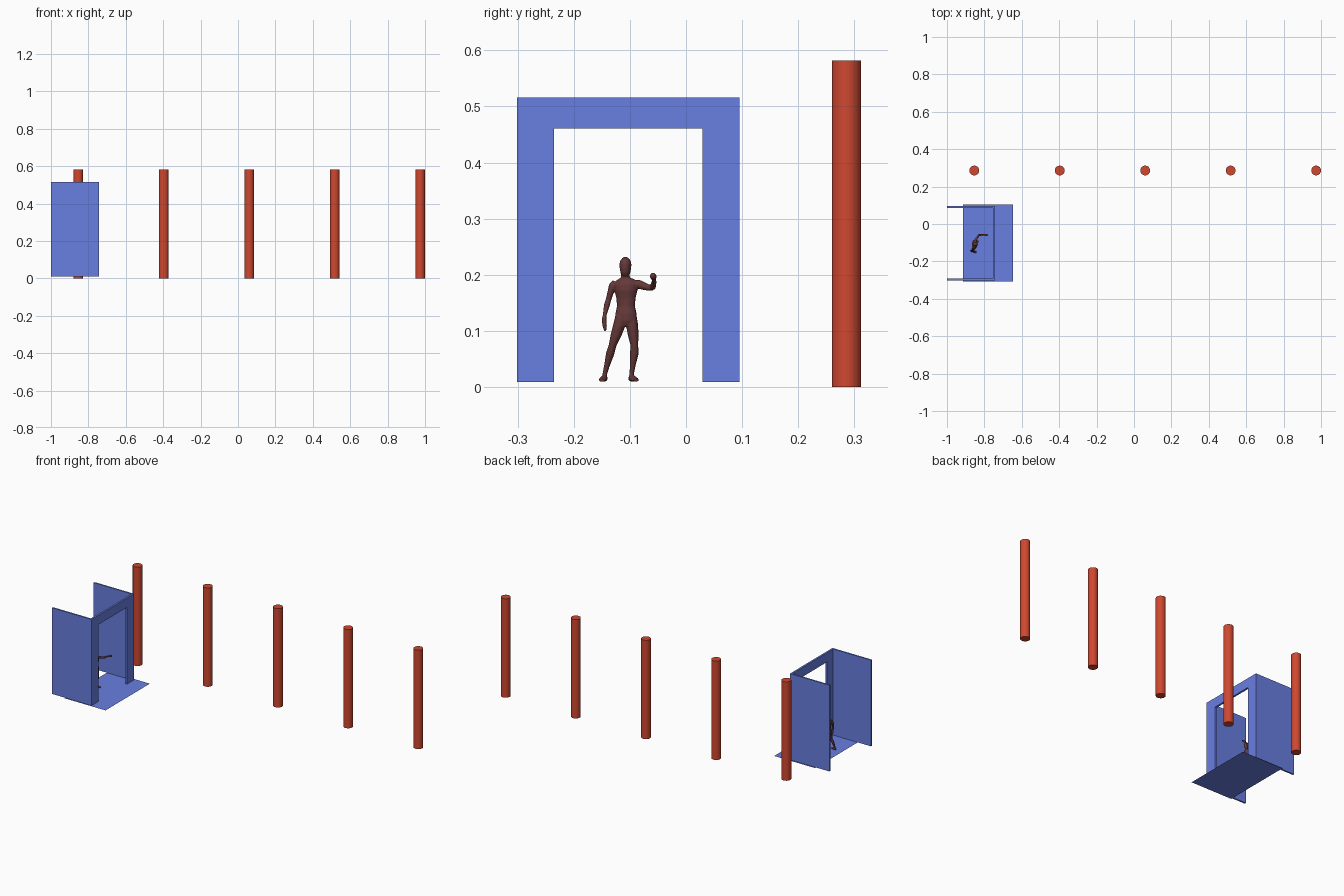
import bpy, bmesh
from math import cos, sin, pi
from mathutils import Vector


def material(name, rgb):
    m = bpy.data.materials.new(name)
    m.diffuse_color = (*rgb, 1)
    return m


BLUE = material("blue", (0.14, 0.21, 0.75))
RED = material("red", (0.62, 0.065, 0.03))
SKIN = material("dark_red", (0.13, 0.04, 0.04))


def finish(name, bm, mat):
    bmesh.ops.recalc_face_normals(bm, faces=bm.faces)
    me = bpy.data.meshes.new(name)
    bm.to_mesh(me)
    bm.free()
    me.materials.append(mat)
    ob = bpy.data.objects.new(name, me)
    bpy.context.collection.objects.link(ob)
    return ob


def prism(name, profile, depth, mat):
    """Flat outline pushed along the depth vector (None keeps a flat sheet)."""
    bm = bmesh.new()
    face = bm.faces.new([bm.verts.new(p) for p in profile])
    if depth:
        out = bmesh.ops.extrude_face_region(bm, geom=[face], use_keep_orig=True)
        moved = [g for g in out["geom"] if isinstance(g, bmesh.types.BMVert)]
        bmesh.ops.translate(bm, verts=moved, vec=depth)
    return finish(name, bm, mat)


# Row of round columns
for i in range(5):
    bpy.ops.mesh.primitive_cylinder_add(vertices=32, radius=0.026, depth=0.582,
                                        location=(-0.854 + 0.457 * i, 0.286, 0.291))
    col = bpy.context.object
    col.name = f"column_{i + 1}"
    col.data.materials.append(RED)
    bpy.ops.object.shade_smooth_by_angle()

# Door frame with open doorway
Y0, Y1, Z0, Z1 = -0.301, 0.095, 0.009, 0.516
frame_yz = [(Y0, Z0), (Y0, Z1), (Y1, Z1), (Y1, Z0),
            (0.029, Z0), (0.029, 0.461), (-0.235, 0.461), (-0.235, Z0)]
prism("door_frame", [(-0.754, y, z) for y, z in frame_yz], (0.011, 0, 0), BLUE)

# Side walls and floor sheet
for name, y in (("side_wall_front", Y0), ("side_wall_back", Y1 - 0.009)):
    prism(name, [(-1, y, Z0), (-0.754, y, Z0), (-0.754, y, Z1), (-1, y, Z1)],
          (0, 0.009, 0), BLUE)
prism("floor_sheet", [(-0.914, -0.308, Z0), (-0.647, -0.308, Z0),
                      (-0.647, 0.104, Z0), (-0.914, 0.104, Z0)], None, BLUE)

# Standing figure, facing +x, fused from lofted body parts
body = bmesh.new()


def loft(points, ref=(0, 1, 0), n=16):
    """points: x, y, z, radius along ref, radius across ref"""
    pos = [Vector(p[:3]) for p in points]
    rings = []
    for i, p in enumerate(points):
        t = (pos[min(i + 1, len(pos) - 1)] - pos[max(i - 1, 0)]).normalized()
        u = Vector(ref)
        u = (u - t * u.dot(t)).normalized()
        v = t.cross(u)
        rings.append([body.verts.new(pos[i] + u * p[3] * cos(2 * pi * k / n)
                                     + v * p[4] * sin(2 * pi * k / n)) for k in range(n)])
    for a, b in zip(rings, rings[1:]):
        for k in range(n):
            body.faces.new((a[k], a[(k + 1) % n], b[(k + 1) % n], b[k]))
    body.faces.new(rings[0][::-1])
    body.faces.new(rings[-1])


X = -0.852
# Torso and neck
loft([(X, -.107, .108, .010, .010), (X, -.107, .118, .020, .014),
      (X, -.107, .130, .0195, .0145), (X, -.107, .144, .0165, .012),
      (X, -.107, .158, .0175, .0125), (X, -.107, .172, .021, .015),
      (X, -.107, .183, .023, .014), (X, -.108, .190, .018, .010),
      (X + .001, -.108, .195, .008, .0075), (X + .003, -.108, .207, .0068, .007)],
     ref=(.25, 1, 0))
# Head
loft([(X + .008, -.108, .197, .004, .005), (X + .006, -.108, .202, .0085, .010),
      (X + .005, -.108, .210, .0100, .0125), (X + .004, -.108, .218, .0108, .0138),
      (X + .003, -.108, .225, .0095, .012), (X + .003, -.108, .230, .0055, .007),
      (X + .003, -.108, .232, .002, .002)])
# Legs: hip, thigh, knee, calf, ankle
loft([(X, -.117, .126, .009, .012), (X, -.119, .110, .0108, .0125),
      (X - .001, -.125, .092, .0095, .0105), (X - .003, -.131, .074, .0068, .0075),
      (X - .008, -.135, .060, .0075, .0085), (X - .013, -.141, .038, .005, .006),
      (X - .016, -.145, .022, .004, .005), (X - .016, -.146, .011, .0045, .006)])
loft([(X, -.097, .126, .009, .012), (X + .001, -.096, .110, .0108, .0125),
      (X + .002, -.094, .092, .0095, .0105), (X + .003, -.092, .074, .0068, .0075),
      (X, -.092, .060, .0078, .0085), (X - .003, -.095, .038, .005, .006),
      (X - .005, -.097, .022, .004, .005), (X - .005, -.097, .011, .0045, .006)])
# Feet
for x, y, dy in ((X - .016, -.145, -.005), (X - .005, -.097, .008)):
    loft([(x - .007, y - dy * .3, .0145, .004, .004), (x + .004, y, .0165, .005, .007),
          (x + .016, y + dy * .7, .0135, .0068, .0042),
          (x + .026, y + dy, .0118, .0055, .0025)])
# Hanging arm and hand
loft([(X - .006, -.126, .187, .006, .006), (X - .007, -.131, .180, .0068, .008),
      (X - .008, -.134, .170, .0058, .007), (X - .010, -.138, .156, .005, .0055),
      (X - .008, -.141, .146, .0052, .0058), (X - .004, -.145, .128, .0034, .004),
      (X - .001, -.146, .120, .0042, .0062), (X, -.145, .110, .004, .006),
      (X + .002, -.144, .100, .002, .003)])
# Raised arm reaching forward, with closed hand
loft([(X + .003, -.090, .186, .006, .006), (X + .006, -.084, .183, .008, .007),
      (X + .011, -.076, .180, .007, .006), (X + .018, -.066, .177, .0056, .0052),
      (X + .022, -.060, .177, .0055, .0052)], ref=(0, 0, 1))
loft([(X + .018, -.061, .177, .005, .005), (X + .026, -.059, .179, .0058, .0055),
      (X + .040, -.057, .187, .0046, .0044), (X + .054, -.057, .194, .0036, .0034),
      (X + .059, -.058, .196, .0062, .0058), (X + .067, -.059, .198, .0058, .0056),
      (X + .072, -.059, .198, .003, .003)], ref=(0, 0, 1))

figure = finish("standing_figure", body, SKIN)
remesh = figure.modifiers.new("fuse", 'REMESH')
remesh.mode = 'VOXEL'
remesh.voxel_size = 0.0014
remesh.use_smooth_shade = True
soft = figure.modifiers.new("soften", 'SMOOTH')
soft.factor = 0.5
soft.iterations = 3
